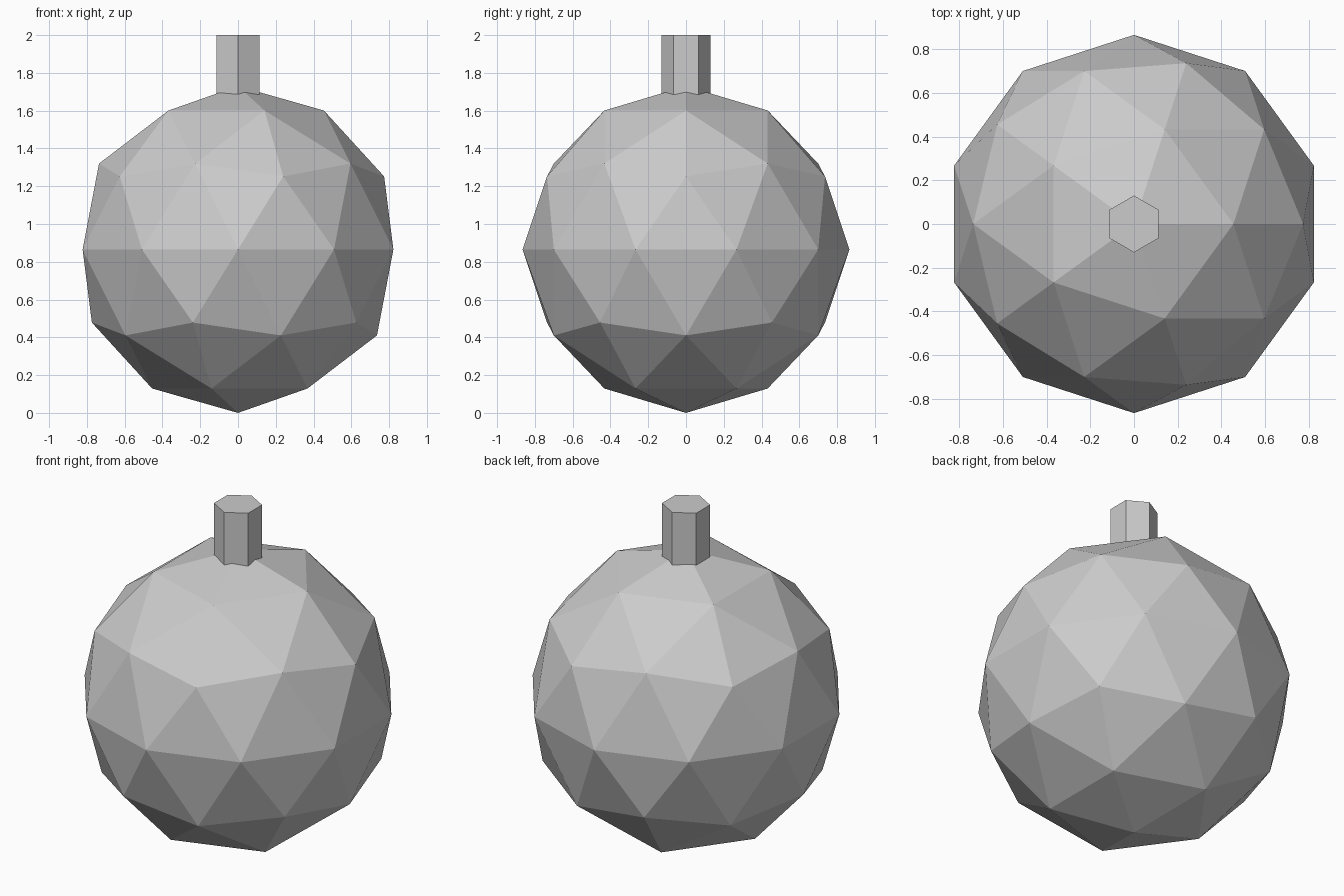
import bpy

if "Cube" in bpy.data.objects:
    bpy.data.objects.remove(bpy.data.objects["Cube"], do_unlink=True)

RADIUS = 0.865       # body
STEM_RADIUS = 0.13
STEM_BOTTOM, STEM_TOP = 1.55, 2.0


def make_material(name, colour):
    mat = bpy.data.materials.new(name)
    mat.use_nodes = True
    mat.diffuse_color = colour
    mat.node_tree.nodes["Principled BSDF"].inputs["Base Color"].default_value = colour
    return mat


def finish(name, mat):
    obj = bpy.context.object
    obj.name = obj.data.name = name
    obj.data.materials.append(mat)
    bpy.ops.object.shade_flat()
    return obj


grey = make_material("light grey", (0.6, 0.6, 0.6, 1))

# Faceted round body
bpy.ops.mesh.primitive_ico_sphere_add(subdivisions=2, radius=RADIUS, location=(0, 0, RADIUS))
finish("body", grey)

# Six-sided stem sunk into the top of the body
bpy.ops.mesh.primitive_cylinder_add(
    vertices=6, radius=STEM_RADIUS, depth=STEM_TOP - STEM_BOTTOM,
    location=(0, 0, (STEM_TOP + STEM_BOTTOM) / 2))
finish("stem", grey)
